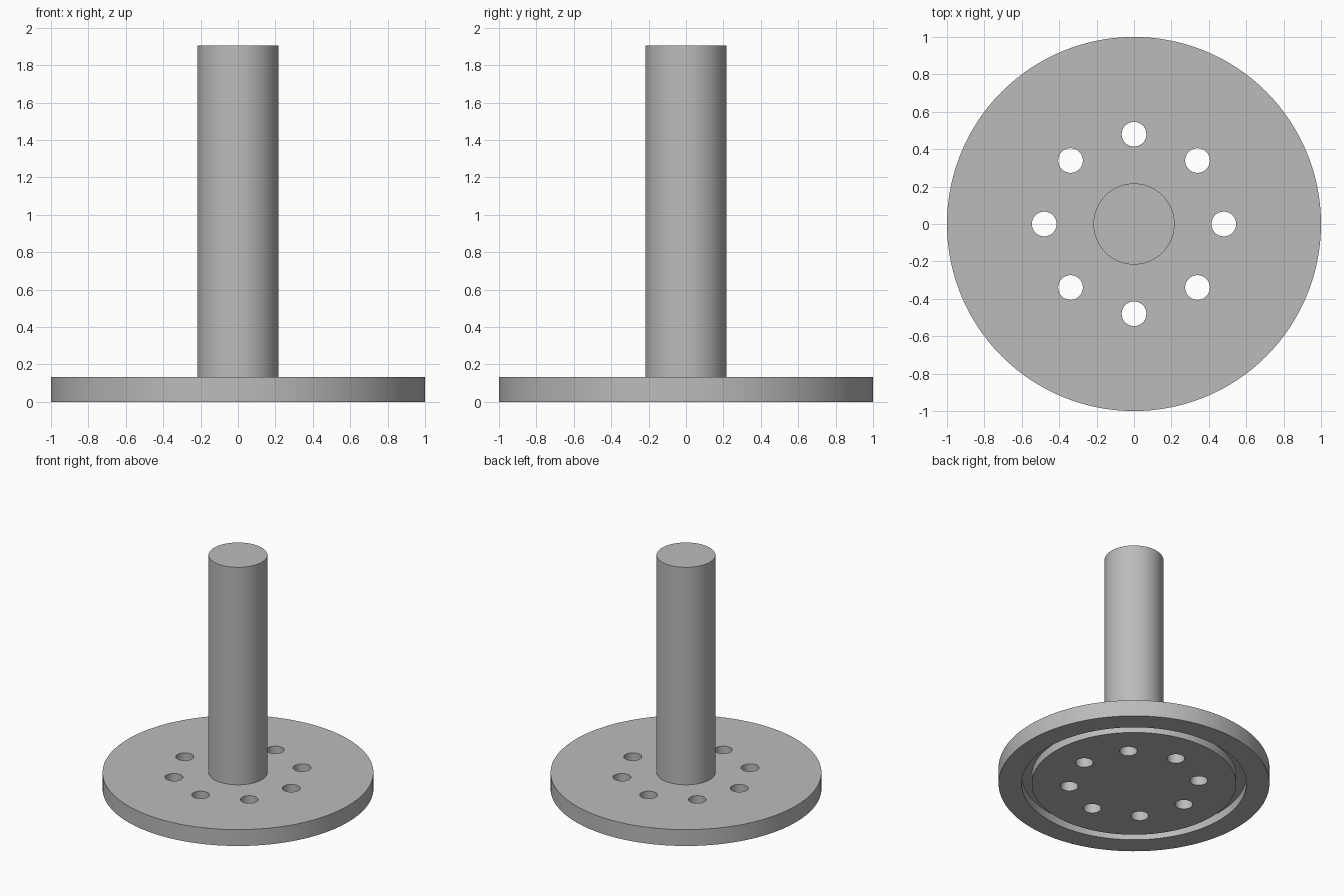
import bpy, bmesh, math
from mathutils import Matrix

if "Cube" in bpy.data.objects:
    bpy.data.objects.remove(bpy.data.objects["Cube"], do_unlink=True)

PLATE_TOP, SHAFT_TOP = 0.133, 1.905
HOLE_COUNT, HOLE_RING, HOLE_R = 8, 0.48, 0.066

grey = bpy.data.materials.new("plain_grey")
grey.use_nodes = True
colour = (0.5, 0.5, 0.5, 1)
grey.diffuse_color = colour
grey.node_tree.nodes["Principled BSDF"].inputs["Base Color"].default_value = colour


def finish(name, bm):
    bmesh.ops.recalc_face_normals(bm, faces=bm.faces)
    mesh = bpy.data.meshes.new(name)
    bm.to_mesh(mesh)
    bm.free()
    obj = bpy.data.objects.new(name, mesh)
    bpy.context.collection.objects.link(obj)
    mesh.materials.append(grey)
    return obj


def lathe(name, profile, steps=128):
    """Revolve (radius, z) points, starting and ending on the axis."""
    bm = bmesh.new()
    verts = [bm.verts.new((r, 0, z)) for r, z in profile]
    edges = [bm.edges.new(pair) for pair in zip(verts, verts[1:])]
    bmesh.ops.spin(bm, geom=verts + edges, cent=(0, 0, 0), axis=(0, 0, 1),
                   angle=math.tau, steps=steps)
    bmesh.ops.remove_doubles(bm, verts=bm.verts, dist=0.0005)
    return finish(name, bm)


def smooth(obj):
    bpy.ops.object.select_all(action="DESELECT")
    obj.select_set(True)
    bpy.context.view_layer.objects.active = obj
    bpy.ops.object.shade_smooth_by_angle(angle=math.radians(30))


# Round plate with a ring groove in its underside
groove_in, groove_out, groove_top = 0.755, 0.83, 0.067
plate = lathe("base_plate", [
    (0, 0), (groove_in, 0), (groove_in, groove_top), (groove_out, groove_top),
    (groove_out, 0), (1, 0), (1, PLATE_TOP), (0, PLATE_TOP)])

# Ring of through holes
bm = bmesh.new()
for i in range(HOLE_COUNT):
    turn = Matrix.Rotation(math.tau * i / HOLE_COUNT, 4, "Z")
    bmesh.ops.create_cone(bm, cap_ends=True, segments=48, radius1=HOLE_R,
                          radius2=HOLE_R, depth=0.5,
                          matrix=turn @ Matrix.Translation((HOLE_RING, 0, 0)))
cutter = finish("hole_cutter", bm)
cutter.hide_render = True
cut = plate.modifiers.new("bolt_holes", "BOOLEAN")
cut.operation, cut.solver, cut.object = "DIFFERENCE", "EXACT", cutter
bpy.context.view_layer.objects.active = plate
bpy.ops.object.modifier_apply(modifier=cut.name)
bpy.data.objects.remove(cutter, do_unlink=True)
smooth(plate)

# Central shaft
shaft = lathe("shaft", [(0, PLATE_TOP - 0.02), (0.217, PLATE_TOP - 0.02),
                        (0.217, SHAFT_TOP), (0, SHAFT_TOP)], 96)
smooth(shaft)
